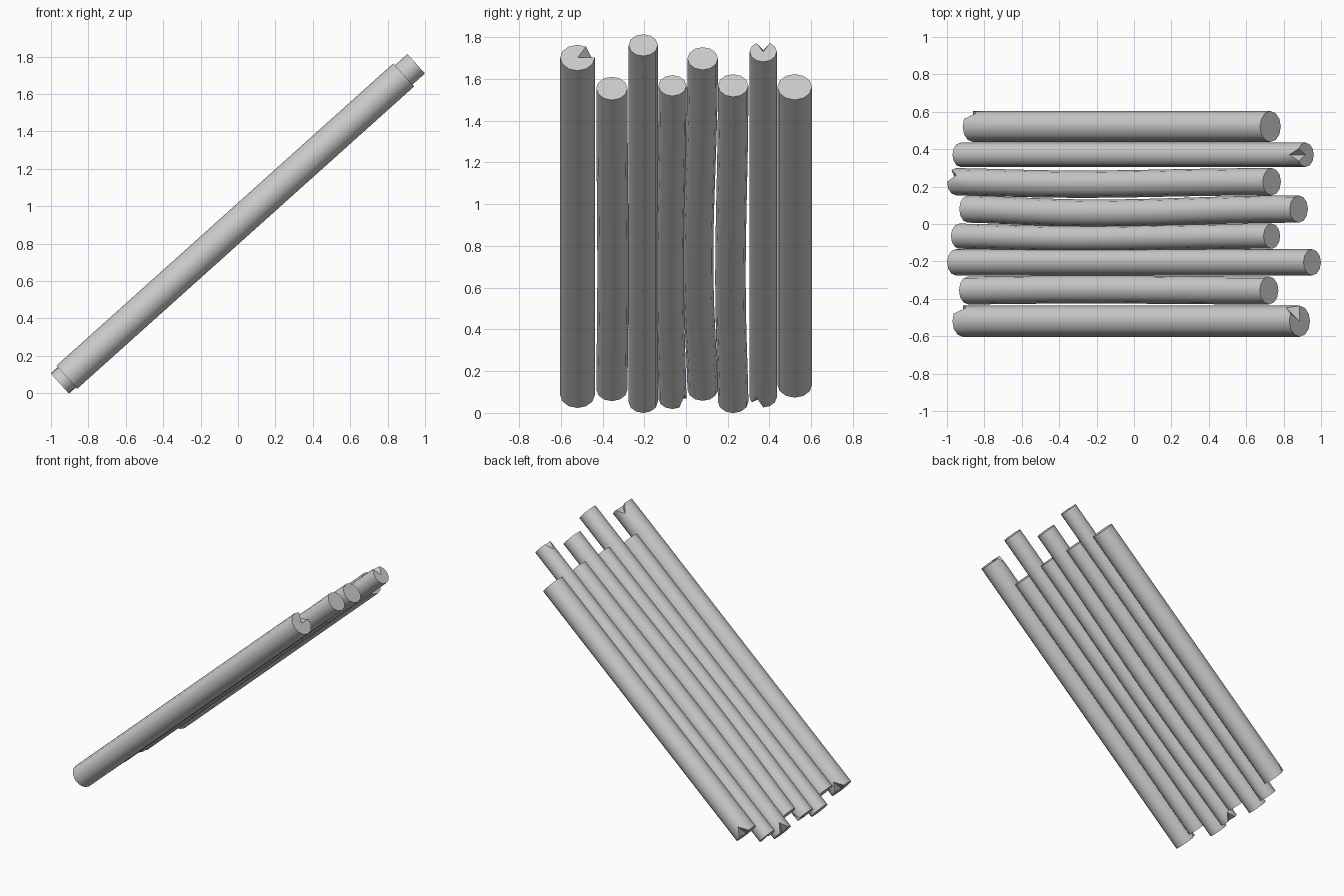
import bpy, bmesh, math
from mathutils import Vector

old = bpy.data.objects.get("Cube")
if old:
    bpy.data.objects.remove(old, do_unlink=True)

mat = bpy.data.materials.new("grey_wood")
mat.use_nodes = True
grey = (0.6, 0.6, 0.6, 1)
mat.diffuse_color = grey
mat.node_tree.nodes["Principled BSDF"].inputs["Base Color"].default_value = grey

# Leaning frame of the raft: along the logs, and out of its upper face
TILT = math.radians(41.9)
ALONG = Vector((math.cos(TILT), 0, math.sin(TILT)))
OUT = Vector((-math.sin(TILT), 0, math.cos(TILT)))
SIDE = Vector((0, 1, 0))
CENTRE = Vector((0, 0, 0.907))
SIDES, RINGS = 12, 16


def make_log(name, y, r, low, high, bend=0, low_chip=None, high_chip=None):
    """Round log from low to high, bowed sideways, with chipped end rims."""
    bm = bmesh.new()
    rings = []
    for i in range(RINGS + 1):
        t = i / RINGS
        s = low + (high - low) * t
        bow = bend * math.sin(math.pi * t ** 0.75) ** 2
        ring = []
        for k in range(SIDES):
            a = math.tau * k / SIDES
            chip = 0
            if i == 0 and k == low_chip:
                chip = 0.06
            if i == RINGS and k == high_chip:
                chip = -0.06
            p = CENTRE + ALONG * (s + chip) + SIDE * (y + bow + r * math.cos(a))
            ring.append(bm.verts.new(p + OUT * r * math.sin(a)))
        rings.append(ring)
    for a, b in zip(rings, rings[1:]):
        for k in range(SIDES):
            n = (k + 1) % SIDES
            bm.faces.new((a[k], a[n], b[n], b[k]))
    # Cut ends as fans, so that a chip makes a clean notch
    for ring, s in ((rings[0], low), (rings[-1], high)):
        mid = bm.verts.new(CENTRE + ALONG * s + SIDE * y)
        for k in range(SIDES):
            bm.faces.new((ring[k], ring[(k + 1) % SIDES], mid))
    bmesh.ops.recalc_face_normals(bm, faces=bm.faces)
    mesh = bpy.data.meshes.new(name)
    bm.to_mesh(mesh)
    bm.free()
    mesh.materials.append(mat)
    ob = bpy.data.objects.new(name, mesh)
    bpy.context.collection.objects.link(ob)
    bpy.ops.object.select_all(action='DESELECT')
    ob.select_set(True)
    bpy.context.view_layer.objects.active = ob
    bpy.ops.object.shade_smooth_by_angle(angle=math.radians(40))


# Logs from the front to the back
make_log("log_1", -0.52, 0.083, -1.23, 1.19, low_chip=1, high_chip=1)
make_log("log_2", -0.355, 0.075, -1.19, 0.97, bend=0.005)
make_log("log_3", -0.205, 0.07, -1.28, 1.28)
make_log("log_4", -0.065, 0.067, -1.255, 0.99, bend=-0.012, low_chip=11)
make_log("log_5", 0.08, 0.073, -1.19, 1.184, bend=-0.022)
make_log("log_6", 0.226, 0.073, -1.278, 0.99, bend=-0.013, low_chip=2)
make_log("log_7", 0.37, 0.065, -1.246, 1.233, low_chip=8, high_chip=3)
make_log("log_8", 0.521, 0.083, -1.156, 0.98, low_chip=1)
